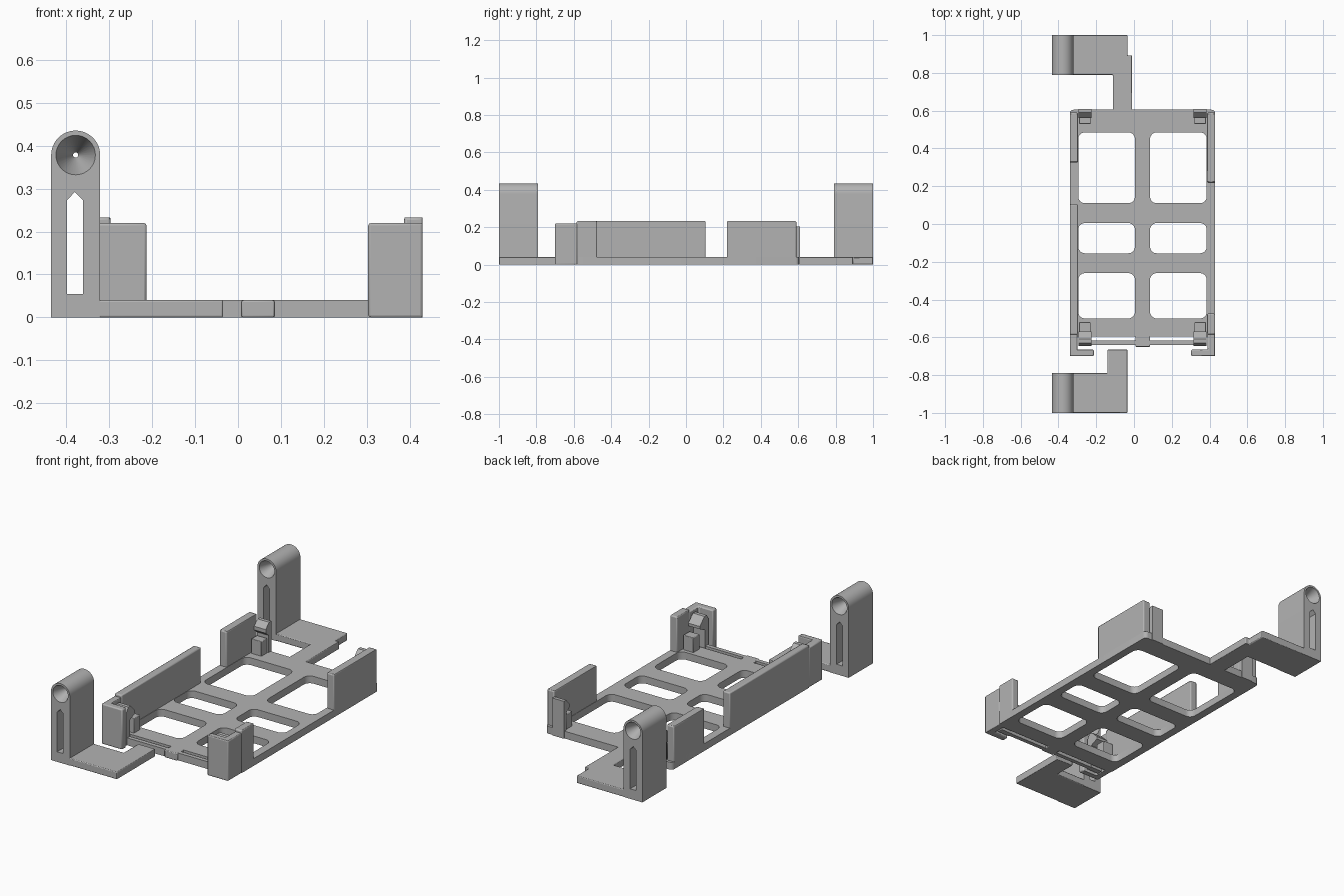
import bpy, bmesh
from math import cos, sin, pi, radians
from mathutils import Matrix

cube = bpy.data.objects.get("Cube")
if cube:
    bpy.data.objects.remove(cube, do_unlink=True)

grey = bpy.data.materials.new("plain grey plastic")
grey.use_nodes = True
colour = (0.45, 0.45, 0.45, 1)
grey.diffuse_color = colour
grey.node_tree.nodes["Principled BSDF"].inputs["Base Color"].default_value = colour

CX = 0.045          # centre line of the tray
THICK = 0.04        # floor thickness
parts = []

# Profile axes mapped to world: X extrudes (y, z), Y extrudes (x, z), Z extrudes (x, y)
AXES = {
    "X": Matrix(((0, 0, 1, 0), (1, 0, 0, 0), (0, 1, 0, 0), (0, 0, 0, 1))),
    "Y": Matrix(((1, 0, 0, 0), (0, 0, -1, 0), (0, 1, 0, 0), (0, 0, 0, 1))),
    "Z": Matrix.Identity(4),
}


def add_mesh(name, mesh, bevel=0):
    obj = bpy.data.objects.new(name, mesh)
    bpy.context.collection.objects.link(obj)
    mesh.materials.clear()
    mesh.materials.append(grey)
    if bevel:
        mod = obj.modifiers.new("soft edges", "BEVEL")
        mod.width = bevel
        mod.segments = 2
        mod.limit_method = "ANGLE"
        mod.angle_limit = radians(50)
    parts.append(obj)
    return obj


def prism(name, loops, axis, lo, hi, bevel=0):
    """Extrude an outline, with any holes, from lo to hi along an axis."""
    curve = bpy.data.curves.new(name, "CURVE")
    curve.dimensions = "2D"
    curve.fill_mode = "BOTH"
    curve.extrude = (hi - lo) / 2
    for loop in loops:
        spline = curve.splines.new("POLY")
        spline.points.add(len(loop) - 1)
        for point, (u, v) in zip(spline.points, loop):
            point.co = (u, v, 0, 1)
        spline.use_cyclic_u = True
    temp = bpy.data.objects.new("temp", curve)
    bpy.context.collection.objects.link(temp)
    graph = bpy.context.evaluated_depsgraph_get()
    mesh = bpy.data.meshes.new_from_object(temp.evaluated_get(graph))
    bpy.data.objects.remove(temp, do_unlink=True)
    bm = bmesh.new()
    bm.from_mesh(mesh)
    bmesh.ops.remove_doubles(bm, verts=bm.verts, dist=0.0001)
    bmesh.ops.transform(bm, matrix=AXES[axis], verts=bm.verts)
    shift = [0, 0, 0]
    shift["XYZ".index(axis)] = (lo + hi) / 2
    bmesh.ops.translate(bm, vec=shift, verts=bm.verts)
    bmesh.ops.recalc_face_normals(bm, faces=bm.faces)
    bm.to_mesh(mesh)
    bm.free()
    return add_mesh(name, mesh, bevel)


def arc(u, v, r, start, end, steps):
    angles = [start + (end - start) * i / steps for i in range(steps + 1)]
    return [(u + r * cos(a), v + r * sin(a)) for a in angles]


def rounded(x0, x1, y0, y1, r=0.035):
    corners = ((x1 - r, y1 - r), (x0 + r, y1 - r), (x0 + r, y0 + r), (x1 - r, y0 + r))
    pts = []
    for i, (x, y) in enumerate(corners):
        pts += arc(x, y, r, i * pi / 2, (i + 1) * pi / 2, 6)
    return pts


def box(name, x0, x1, y0, y1, z0, z1, bevel=0.006):
    return prism(name, [[(x0, y0), (x1, y0), (x1, y1), (x0, y1)]], "Z", z0, z1, bevel)


# Tray floor with six windows
windows = [rounded(x0, x1, y0, y1)
           for x0, x1 in ((-0.295, 0.005), (0.085, 0.385))
           for y0, y1 in ((0.11, 0.485), (-0.155, 0.005), (-0.5, -0.26))]
prism("tray_floor", [rounded(-0.34, 0.43, -0.595, 0.605, 0.02)] + windows, "Z", 0, THICK)

# Side walls, staggered left and right
for name, x0, y0, y1 in (("right_front_wall", -0.34, -0.585, 0.105),
                         ("right_back_wall", -0.34, 0.325, 0.59),
                         ("left_front_wall", 0.387, -0.585, -0.475),
                         ("left_back_wall", 0.387, 0.218, 0.59)):
    box(name, x0, x0 + 0.043, y0, y1, 0, 0.233)

# Parts repeated on both sides of the tray
for side, s in (("right", -1), ("left", 1)):
    def mx(d):
        return CX + s * d

    # L-shaped front corner guard
    guard = [(mx(0.385), -0.58), (mx(0.385), -0.7), (mx(0.258), -0.7),
             (mx(0.258), -0.665), (mx(0.345), -0.665), (mx(0.345), -0.58)]
    prism(side + "_front_corner_guard", [guard], "Z", 0, 0.22, 0.006)

    # Snap clips and their rests, at the front and back
    lo, hi = sorted((mx(0.27), mx(0.34)))
    front = [(-0.645, 0), (-0.645, 0.18), (-0.63, 0.205), (-0.61, 0.205),
             (-0.57, 0.165), (-0.57, 0.15), (-0.615, 0.13), (-0.615, 0)]
    back = [(0.61, 0), (0.61, 0.205), (0.59, 0.205), (0.562, 0.175),
            (0.562, 0.155), (0.585, 0.135), (0.585, 0)]
    prism(side + "_front_clip", [front], "X", lo, hi)
    prism(side + "_back_clip", [back], "X", lo, hi)
    box(side + "_front_rest", lo + 0.004, hi - 0.004, -0.575, -0.52, 0.03, 0.12, 0.003)
    box(side + "_back_rest", lo + 0.004, hi - 0.004, 0.53, 0.58, 0.03, 0.12, 0.003)

# Spring bar carrying the front clips
box("spring_bar", -0.29, 0.38, -0.64, -0.617, 0, THICK, 0)
box("spring_bar_tab", 0.008, 0.085, -0.65, -0.59, 0, THICK, 0.004)

# Mounting feet
front_foot = [(-0.435, -1), (-0.035, -1), (-0.035, -0.665), (-0.14, -0.665),
              (-0.14, -0.79), (-0.435, -0.79)]
back_foot = [(-0.435, 1), (-0.435, 0.79), (-0.112, 0.79), (-0.112, 0.59),
             (-0.01, 0.59), (-0.01, 0.893), (-0.035, 0.893), (-0.035, 1)]
prism("front_foot", [front_foot], "Z", 0, THICK, 0.004)
prism("back_foot", [back_foot], "Z", 0, THICK, 0.004)

# Upright posts with a pointed slot and a funnelled bore
PX, PZ, R, BORE = -0.378, 0.378, 0.057, 0.046
outline = [(PX - R, 0), (PX + R, 0)] + arc(PX, PZ, R, 0, pi, 24)
slot = [(-0.398, 0.055), (-0.361, 0.055), (-0.361, 0.273), (-0.38, 0.292), (-0.398, 0.273)]
hole = arc(PX, PZ, BORE, 0, 2 * pi, 32)[:-1]
for name, y0 in (("front", -1), ("back", 0.79)):
    prism(name + "_post", [outline, slot, hole], "Y", y0, y0 + 0.21)
    bm = bmesh.new()
    for end in (-1, 1):
        place = (Matrix.Translation((PX, y0 + 0.105 + end * 0.0525, PZ))
                 @ Matrix.Rotation(end * pi / 2, 4, "X"))
        bmesh.ops.create_cone(bm, cap_ends=False, segments=32, radius1=BORE,
                              radius2=0.006, depth=0.105, matrix=place)
    bmesh.ops.remove_doubles(bm, verts=bm.verts, dist=0.0001)
    bmesh.ops.reverse_faces(bm, faces=bm.faces)
    mesh = bpy.data.meshes.new(name + "_post_bore")
    bm.to_mesh(mesh)
    bm.free()
    add_mesh(name + "_post_bore", mesh)

# Smooth the round surfaces, keep hard edges
bpy.ops.object.select_all(action="DESELECT")
for obj in parts:
    obj.select_set(True)
bpy.context.view_layer.objects.active = parts[0]
bpy.ops.object.shade_smooth_by_angle(angle=radians(35))
